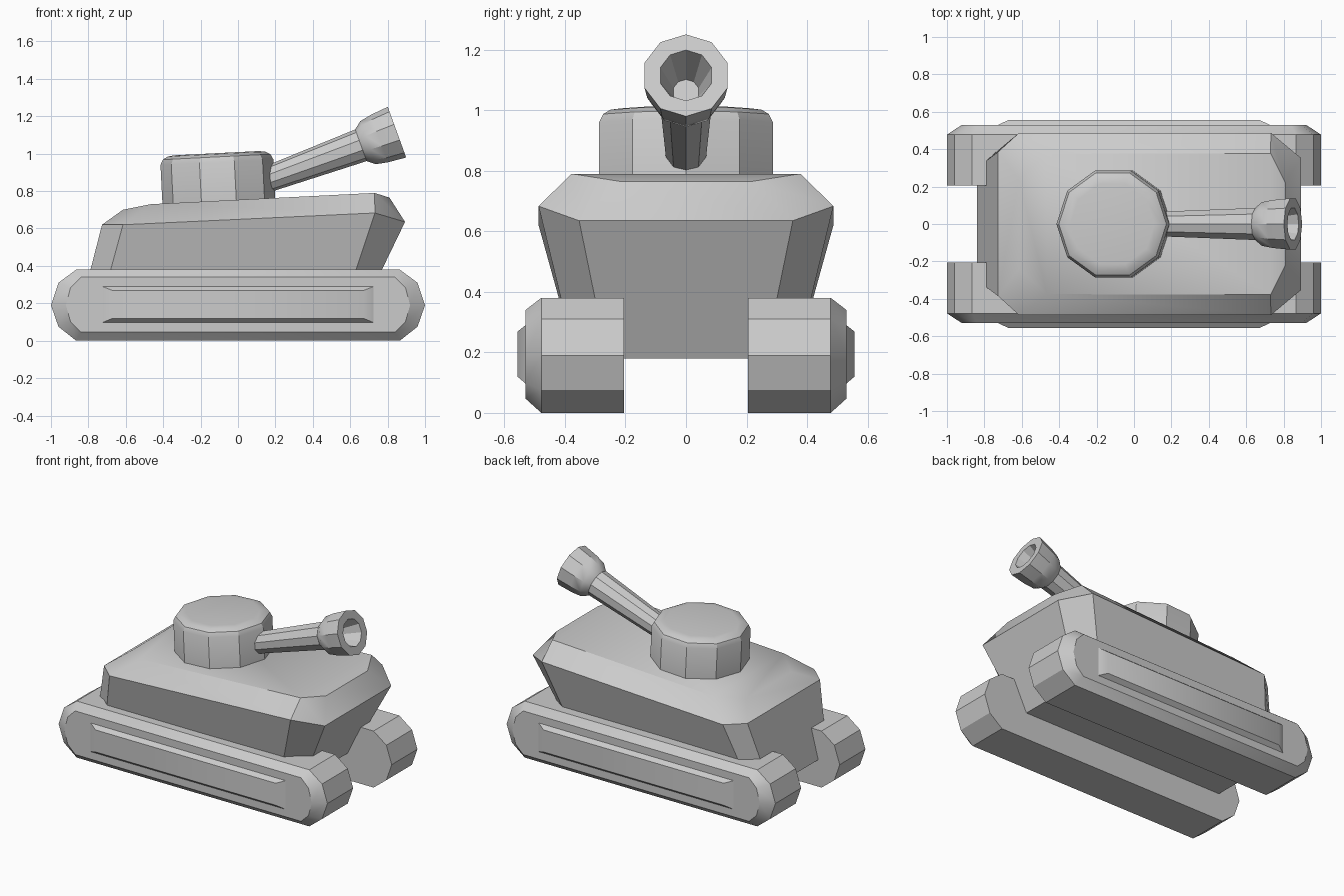
import bpy, bmesh, math
from mathutils import Matrix, Vector

if "Cube" in bpy.data.objects:
    bpy.data.objects.remove(bpy.data.objects["Cube"])


def loft(name, rings, mat=None, caps=None, closed=True):
    """Skin a stack of equal-length point rings; caps = index faces, default n-gon."""
    bm = bmesh.new()
    rows = [[bm.verts.new(p) for p in ring] for ring in rings]
    n = len(rows[0])
    for a, b in zip(rows, rows[1:]):
        for i in range(n):
            j = (i + 1) % n
            bm.faces.new((a[i], a[j], b[j], b[i]))
    for row in (rows[0], rows[-1]):
        for idx in caps or [range(n)]:
            bm.faces.new([row[i] for i in idx])
    bmesh.ops.recalc_face_normals(bm, faces=bm.faces)
    if mat:
        bm.transform(mat)
    me = bpy.data.meshes.new(name)
    bm.to_mesh(me)
    bm.free()
    ob = bpy.data.objects.new(name, me)
    bpy.context.collection.objects.link(ob)
    bpy.ops.object.select_all(action='DESELECT')
    ob.select_set(True)
    bpy.context.view_layer.objects.active = ob
    bpy.ops.object.shade_smooth_by_angle(angle=math.radians(32))
    return ob


def lathe(name, profile, mat, sides=10):
    """Ten-sided turned part from (height, radius) pairs."""
    angles = [2 * math.pi * i / sides for i in range(sides)]
    rings = [[(r * math.cos(a), r * math.sin(a), h) for a in angles] for h, r in profile]
    return loft(name, rings, mat)


def hull_ring(half):
    """Mirror the four +y corner points to a full eight-point ring."""
    return half + [(x, -y, z) for x, y, z in reversed(half)]


# Hull: flared body with chamfered corners and a sloping deck
bottom = [(-.84, .30, .18), (-.735, .365, .18), (.565, .365, .18), (.673, .26, .18)]
middle = [(-.727, .385, .62), (-.615, .487, .62), (.732, .487, .683), (.893, .353, .635)]
deck = [(-.615, .24, .70), (-.465, .375, .73), (.73, .378, .79), (.81, .22, .765)]
loft("hull", [hull_ring(r) for r in (bottom, middle, deck)],
     caps=[(0, 1, 6, 7), (1, 2, 5, 6), (2, 3, 4, 5)])


# Tracks: rounded loops with a bevelled outer rim and a raised side panel
def track_ring(half, y):
    return [(x, y, z) for x, z in half] + [(-x, y, z) for x, z in reversed(half)]


outer = [(.865, .38), (.96, .31), (1, .19), (.96, .075), (.865, 0)]
inset = [(.84, .34), (.895, .285), (.92, .19), (.895, .1), (.84, .047)]
panel_base = [(.725, .29), (.725, .097)]
panel_face = [(.67, .268), (.67, .12)]
for side, s in (("right", -1), ("left", 1)):
    loft(side + "_track", [track_ring(outer, .205 * s), track_ring(outer, .478 * s),
                           track_ring(inset, .53 * s)])
    loft(side + "_track_panel", [track_ring(panel_base, .525 * s), track_ring(panel_base, .53 * s),
                                 track_ring(panel_face, .557 * s)])

# Turret: ten-sided drum with rounded top, tilted with the deck
tilt = Matrix.Translation((-.10, 0, .70)) @ Matrix.Rotation(math.radians(-2.9), 4, 'Y')
lathe("turret", [(0, .302), (.255, .302), (.283, .288), (.298, .262), (.303, .225)], tilt)

# Gun: tapered barrel, flared muzzle and hollow bore, raised 20 degrees
aim = Matrix.Translation((.85, 0, 1.115)) @ Matrix.Rotation(math.radians(70), 4, 'Y')
lathe("gun_barrel", [(-.88, .065), (-.70, .071), (-.205, .09), (-.165, .122), (-.10, .135),
                     (0, .144), (0, .089), (-.16, .044)], aim)
